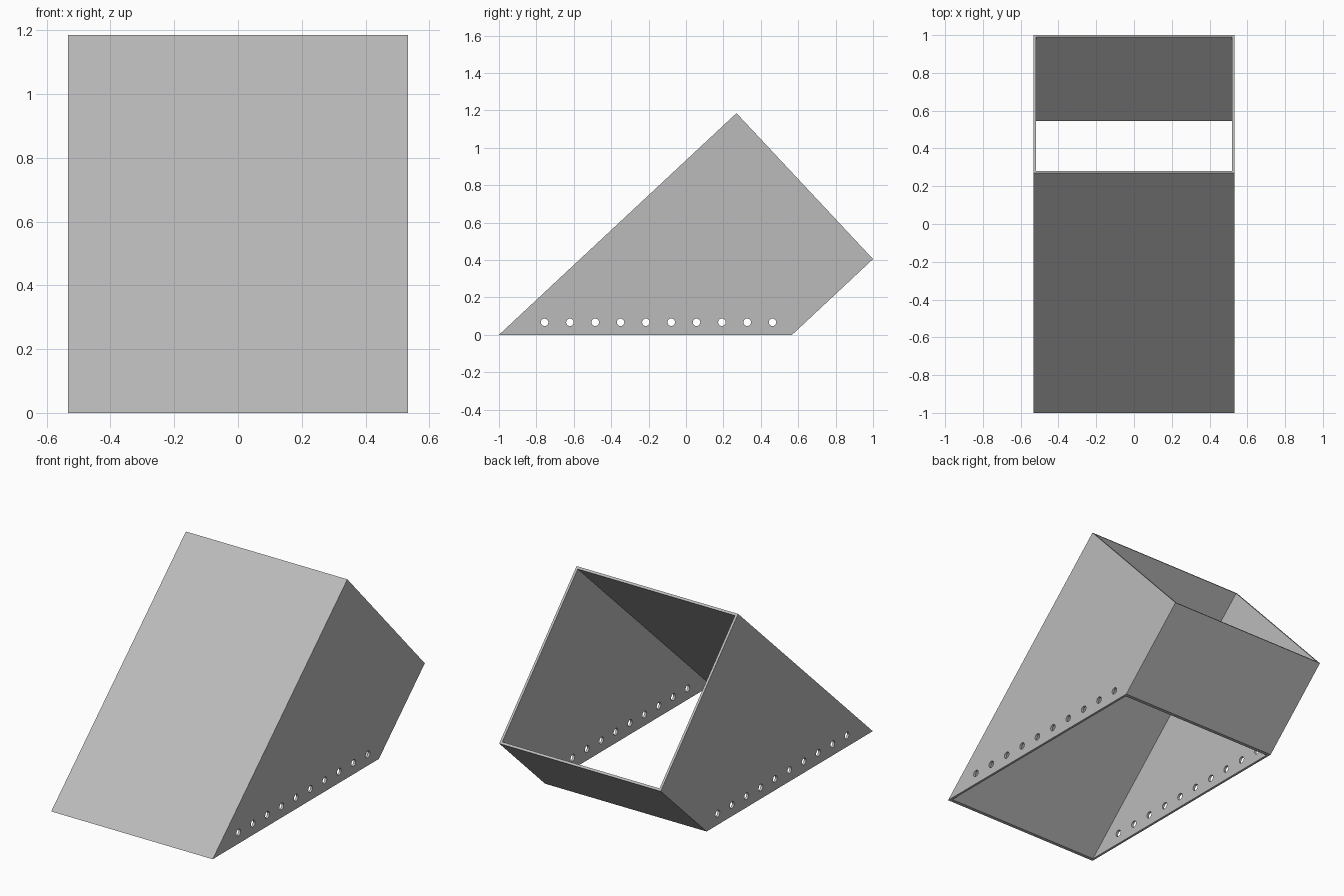
import bpy
import bmesh
from mathutils import Vector, Matrix

cube = bpy.data.objects.get("Cube")
if cube:
    bpy.data.objects.remove(cube, do_unlink=True)

HALF_WIDTH = 0.533
WALL = 0.014

grey = bpy.data.materials.new("plain grey")
grey.use_nodes = True
colour = (0.5, 0.5, 0.5, 1)
grey.diffuse_color = colour
grey.node_tree.nodes["Principled BSDF"].inputs["Base Color"].default_value = colour


def add_object(name, bm):
    bmesh.ops.recalc_face_normals(bm, faces=bm.faces)
    mesh = bpy.data.meshes.new(name)
    bm.to_mesh(mesh)
    bm.free()
    mesh.materials.append(grey)
    obj = bpy.data.objects.new(name, mesh)
    bpy.context.collection.objects.link(obj)
    return obj


def prism(name, profile, half):
    """Extrude a side profile (y, z) across the width."""
    bm = bmesh.new()
    face = bm.faces.new([bm.verts.new((-half, p.x, p.y)) for p in profile])
    extruded = bmesh.ops.extrude_face_region(bm, geom=[face])["geom"]
    verts = [v for v in extruded if isinstance(v, bmesh.types.BMVert)]
    bmesh.ops.translate(bm, verts=verts, vec=(2 * half, 0, 0))
    return add_object(name, bm)


def cut(target, cutter):
    """Subtract the cutter, bake the result and drop the cutter."""
    cutter.hide_render = True
    mod = target.modifiers.new("cut", "BOOLEAN")
    mod.operation = "DIFFERENCE"
    mod.solver = "EXACT"
    mod.object = cutter
    bpy.context.view_layer.objects.active = target
    bpy.ops.object.modifier_apply(modifier=mod.name)
    bpy.data.objects.remove(cutter, do_unlink=True)


# Leaning rectangular tube, cut level at the base and square at the top
front_foot, front_top = Vector((-1, 0)), Vector((0.27, 1.185))
back_top, back_foot = Vector((1, 0.405)), Vector((0.567, 0))
tube = prism("slanted_tube", [front_foot, front_top, back_top, back_foot], HALF_WIDTH)

# Hollow through both open ends
along = (front_top - front_foot).normalized()
inward = Vector((along.y, -along.x)) * WALL
reach = along * 0.2
bore = prism("bore_cutter", [front_foot + inward - reach, front_top + inward + reach,
                             back_top - inward + reach, back_foot - inward - reach],
             HALF_WIDTH - WALL)
cut(tube, bore)

# Row of round holes through both side walls near the base
bm = bmesh.new()
for i in range(10):
    place = Matrix.Translation((0, -0.756 + 0.1354 * i, 0.067)) @ Matrix.Rotation(1.5707963, 4, "Y")
    bmesh.ops.create_cone(bm, cap_ends=True, segments=24, radius1=0.02, radius2=0.02,
                          depth=2 * HALF_WIDTH + 0.2, matrix=place)
cut(tube, add_object("hole_cutter", bm))

# Smooth hole walls, crisp edges elsewhere
bpy.ops.object.select_all(action="DESELECT")
tube.select_set(True)
bpy.context.view_layer.objects.active = tube
bpy.ops.object.shade_smooth_by_angle()
